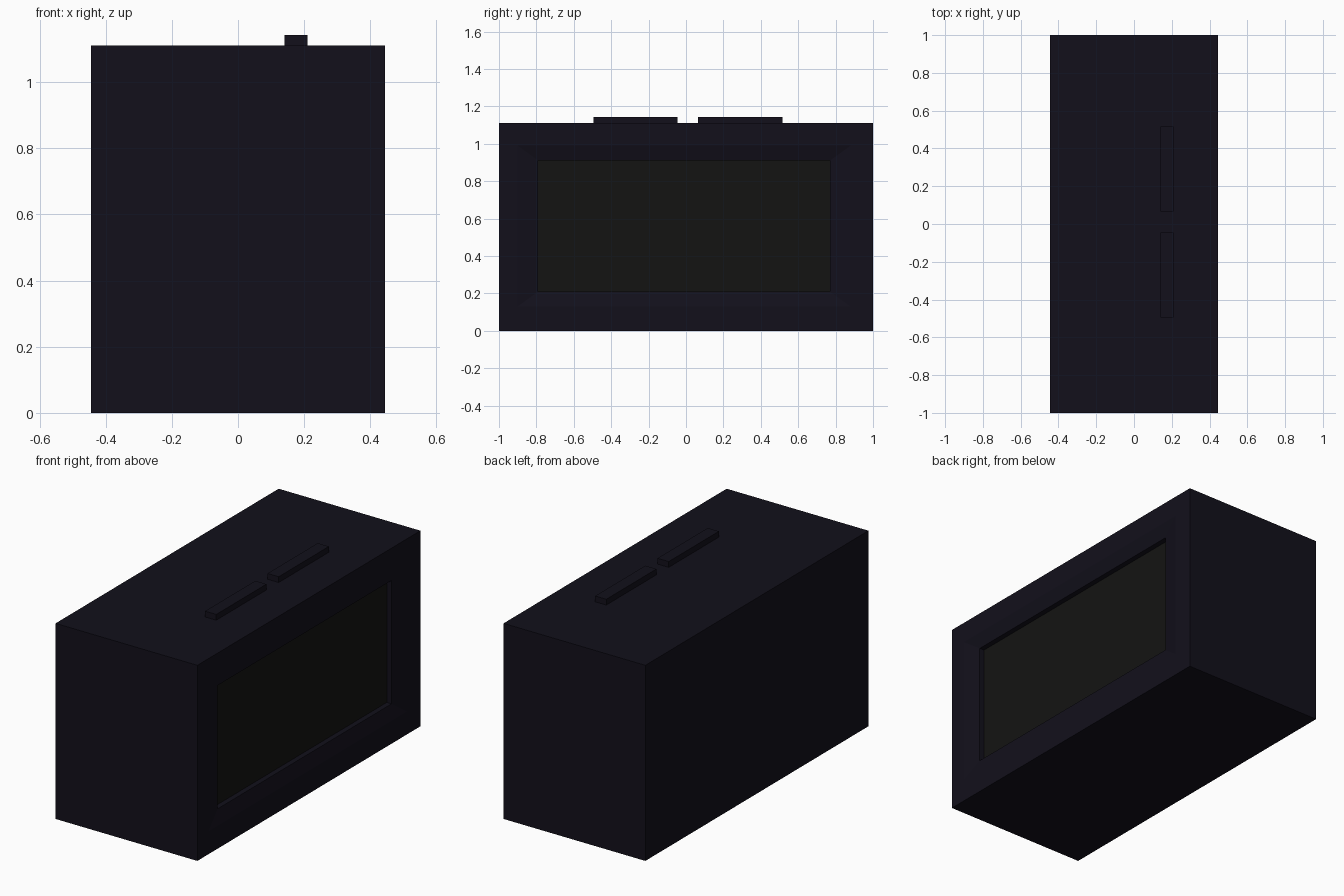
import bpy, bmesh

if "Cube" in bpy.data.objects:
    bpy.data.objects.remove(bpy.data.objects["Cube"])


def material(name, rgb):
    m = bpy.data.materials.new(name)
    m.diffuse_color = (*rgb, 1)
    m.use_nodes = True
    m.node_tree.nodes["Principled BSDF"].inputs["Base Color"].default_value = m.diffuse_color
    return m


navy = material("dark_casing", (0.006, 0.005, 0.011))
black = material("dark_glass", (0.007, 0.007, 0.006))


def ring_solid(name, rings, mat, cap_end=True):
    """Skin rectangles (x, y0, y1, z0, z1) one after another along x."""
    bm = bmesh.new()
    loops = [[bm.verts.new((x, y, z)) for y, z in
              ((y0, z0), (y1, z0), (y1, z1), (y0, z1))]
             for x, y0, y1, z0, z1 in rings]
    for a, b in zip(loops, loops[1:]):
        for i in range(4):
            j = (i + 1) % 4
            bm.faces.new((a[i], a[j], b[j], b[i]))
    bm.faces.new(loops[0][::-1])
    if cap_end:
        bm.faces.new(loops[-1])
    me = bpy.data.meshes.new(name)
    bm.to_mesh(me)
    bm.free()
    ob = bpy.data.objects.new(name, me)
    me.materials.append(mat)
    bpy.context.collection.objects.link(ob)
    return ob


W, H = 0.445, 1.11

# Casing with a sloped frame and a stepped recess on the +x side
ring_solid("casing", [
    (-W, -1, 1, 0, H),
    (W, -1, 1, 0, H),
    (W, -0.90, 0.88, 0.13, 0.99),
    (W - 0.02, -0.79, 0.77, 0.21, 0.91),
    (W - 0.05, -0.79, 0.77, 0.21, 0.91),
], navy, cap_end=False)

# Display panel closing the recess
bm = bmesh.new()
bm.faces.new([bm.verts.new((W - 0.05, y, z)) for y, z in
              ((-0.79, 0.21), (0.77, 0.21), (0.77, 0.91), (-0.79, 0.91))])
me = bpy.data.meshes.new("display_panel")
bm.to_mesh(me)
bm.free()
me.materials.append(black)
bpy.context.collection.objects.link(bpy.data.objects.new("display_panel", me))

# Two long bar buttons on top
for name, y0, y1 in (("front_button", -0.495, -0.045), ("rear_button", 0.065, 0.515)):
    ring_solid(name, [(0.14, y0, y1, H - 0.02, 1.143),
                      (0.21, y0, y1, H - 0.02, 1.143)], navy)
